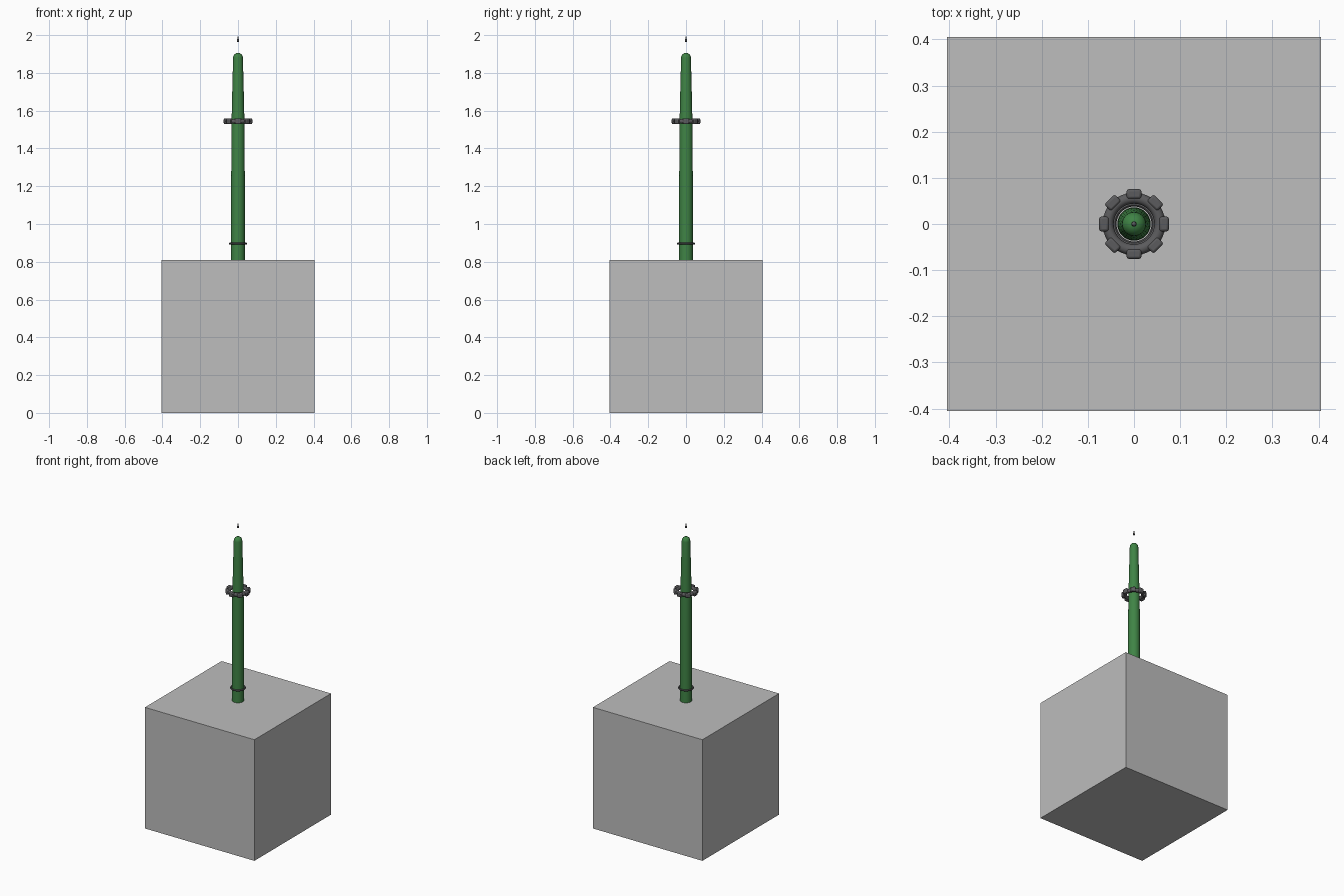
import bpy, bmesh, math

if "Cube" in bpy.data.objects:
    bpy.data.objects.remove(bpy.data.objects["Cube"])

def material(name, rgb):
    m = bpy.data.materials.new(name)
    m.diffuse_color = (*rgb, 1)
    m.use_nodes = True
    m.node_tree.nodes["Principled BSDF"].inputs["Base Color"].default_value = m.diffuse_color
    return m

GREY = material("light grey", (0.51, 0.51, 0.51))
GREEN = material("green", (0.05, 0.23, 0.06))
DARK = material("dark grey", (0.105, 0.105, 0.11))

def finish(name, mat, smooth=True):
    o = bpy.context.object
    o.name = name
    o.data.materials.append(mat)
    if smooth:
        bpy.ops.object.shade_smooth_by_angle(angle=math.radians(35))
    return o

def lathe(name, profile, mat, n=32):
    """Spin a (radius, z) profile about z; zero radius closes to a point."""
    bm = bmesh.new()
    rings = []
    for r, z in profile:
        if r == 0:
            rings.append([bm.verts.new((0, 0, z))] * n)
        else:
            rings.append([bm.verts.new((r * math.cos(2 * math.pi * i / n),
                                        r * math.sin(2 * math.pi * i / n), z))
                          for i in range(n)])
    for a, b in zip(rings, rings[1:]):
        for i in range(n):
            j = (i + 1) % n
            bm.faces.new(list(dict.fromkeys((a[i], a[j], b[j], b[i]))))
    bmesh.ops.recalc_face_normals(bm, faces=bm.faces)
    me = bpy.data.meshes.new(name)
    bm.to_mesh(me)
    bm.free()
    o = bpy.data.objects.new(name, me)
    bpy.context.collection.objects.link(o)
    bpy.ops.object.select_all(action='DESELECT')
    bpy.context.view_layer.objects.active = o
    o.select_set(True)
    return finish(name, mat)

# Block base
S = 0.81
bpy.ops.mesh.primitive_cube_add(size=S, location=(0, 0, S / 2))
finish("base_block", GREY, False)

# Tapered pole with a rounded top
dome = [(0.026 * math.cos(t * math.pi / 12), 1.879 + 0.027 * math.sin(t * math.pi / 12))
        for t in range(1, 6)]
lathe("pole", [(0, S - 0.01), (0.036, S - 0.01), (0.036, 1.2), (0.035, 1.5), (0.030, 1.72),
               (0.026, 1.879)] + dome + [(0, 1.906)], GREEN)

# Floating pointed tip
lathe("tip", [(0, 1.962), (0.006, 1.965), (0.005, 1.975), (0, 2.0)], DARK, 12)

# Thin lower ring
bpy.ops.mesh.primitive_torus_add(major_radius=0.043, minor_radius=0.005, major_segments=40,
                                 minor_segments=10, location=(0, 0, 0.896))
finish("lower_ring", DARK)

# Upper ring with eight lugs around its rim
Z = 1.544
bpy.ops.mesh.primitive_torus_add(major_radius=0.056, minor_radius=0.012, major_segments=48,
                                 minor_segments=12, location=(0, 0, Z))
finish("upper_ring", DARK)
for k in range(8):
    a = k * math.pi / 4
    bpy.ops.mesh.primitive_cube_add(size=1, rotation=(0, 0, a),
                                    location=(0.065 * math.cos(a), 0.065 * math.sin(a), Z))
    bpy.context.object.scale = (0.021, 0.032, 0.03)
    bpy.ops.object.transform_apply(location=False, rotation=False, scale=True)
    lug = finish("ring_lug", DARK)
    bev = lug.modifiers.new("bevel", 'BEVEL')
    bev.width = 0.005
    bev.segments = 2
